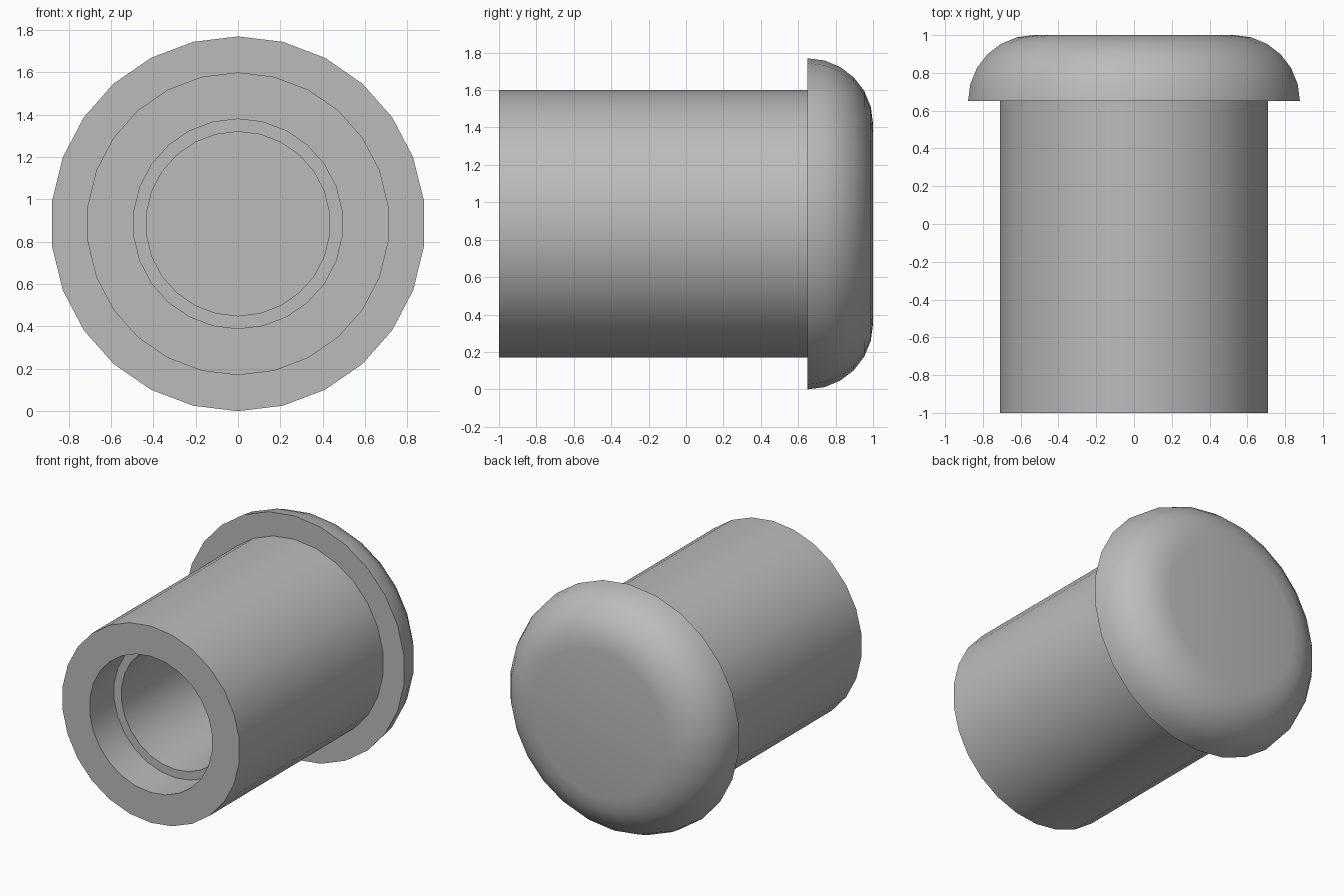
import bpy, bmesh, math
from mathutils import Matrix, Vector

cube = bpy.data.objects.get("Cube")
if cube:
    bpy.data.objects.remove(cube, do_unlink=True)

SIDES = 26
AXIS_HEIGHT = 0.885

grey = bpy.data.materials.new("plain_grey")
grey.use_nodes = True
grey.diffuse_color = (0.5, 0.5, 0.5, 1)
grey.node_tree.nodes["Principled BSDF"].inputs["Base Color"].default_value = (0.5, 0.5, 0.5, 1)


def lathe(name, profile):
    """Spin (radius, y) points about the lengthwise axis."""
    bm = bmesh.new()
    verts = [bm.verts.new((0, y, r)) for r, y in profile]
    edges = [bm.edges.new(pair) for pair in zip(verts, verts[1:])]
    bmesh.ops.spin(bm, geom=verts + edges, cent=(0, 0, 0), axis=(0, 1, 0),
                   angle=math.tau, steps=SIDES, use_merge=True)
    bmesh.ops.remove_doubles(bm, verts=bm.verts, dist=0.0001)
    bmesh.ops.recalc_face_normals(bm, faces=bm.faces)
    bmesh.ops.translate(bm, verts=bm.verts, vec=(0, 0, AXIS_HEIGHT))
    mesh = bpy.data.meshes.new(name)
    bm.to_mesh(mesh)
    bm.free()
    mesh.materials.append(grey)
    obj = bpy.data.objects.new(name, mesh)
    bpy.context.collection.objects.link(obj)
    bpy.ops.object.select_all(action='DESELECT')
    obj.select_set(True)
    bpy.context.view_layer.objects.active = obj
    bpy.ops.object.shade_smooth_by_angle(angle=math.radians(40))
    return obj


# Rounded cap edge: a quarter circle from the flat end to the rim
ROUND, FLAT = 0.35, 0.535
cap_edge = [(FLAT + ROUND * math.sin(a), 0.65 + ROUND * math.cos(a))
            for a in (math.radians(15 * i) for i in range(7))]

# Stepped bore, shaft and cap in one closed profile
bore = [(0, 0.65), (0.435, 0.65), (0.435, -0.72), (0.495, -0.72), (0.495, -1)]
shaft = [(0.715, -1), (0.715, 0.65)]
lathe("capped_sleeve", bore + shaft + cap_edge[::-1] + [(0, 1)])
